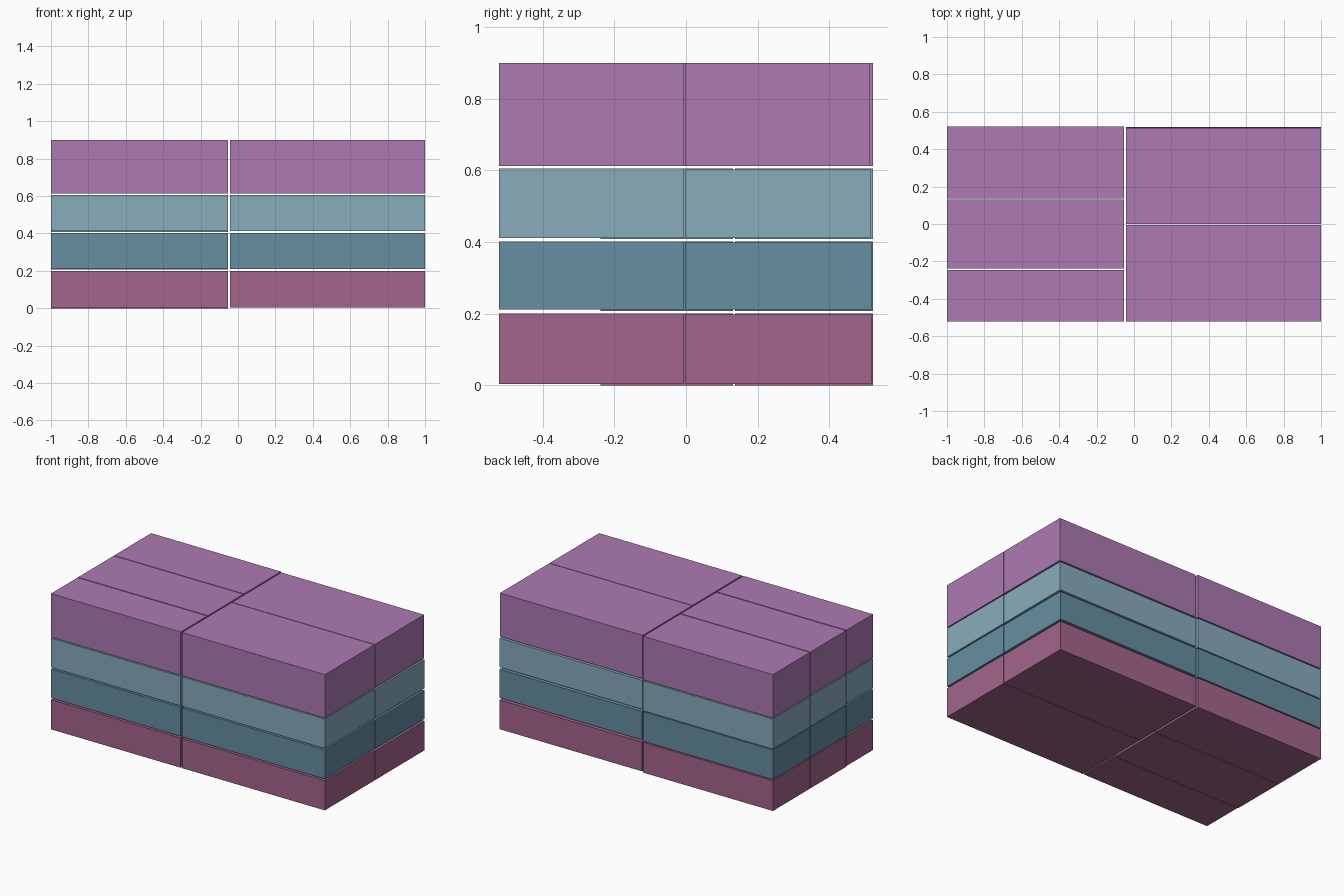
import bpy, bmesh

if "Cube" in bpy.data.objects:
    bpy.data.objects.remove(bpy.data.objects["Cube"])


def linear(c):
    return tuple((v / 255) ** 2.2 for v in c) + (1.0,)


def material(name, rgb):
    m = bpy.data.materials.new(name)
    m.diffuse_color = linear(rgb)
    m.use_nodes = True
    m.node_tree.nodes["Principled BSDF"].inputs["Base Color"].default_value = m.diffuse_color
    return m


def box(name, x, y, z, mat):
    bm = bmesh.new()
    bmesh.ops.create_cube(bm, size=1)
    for v in bm.verts:
        v.co = [r[0] if c < 0 else r[1] for c, r in zip(v.co, (x, y, z))]
    mesh = bpy.data.meshes.new(name)
    bm.to_mesh(mesh)
    bm.free()
    mesh.materials.append(mat)
    bpy.context.collection.objects.link(bpy.data.objects.new(name, mesh))


LEFT, RIGHT = (-1, -0.053), (-0.043, 1)

# layers: name, bottom, top, colour, rear face of the right rear block
layers = [
    ("base", 0.0, 0.2, (162, 101, 139), 0.518),
    ("lower", 0.207, 0.402, (101, 141, 160), 0.518),
    ("upper", 0.408, 0.606, (135, 171, 187), 0.515),
    ("top", 0.613, 0.9, (171, 121, 177), 0.513),
]

for name, z0, z1, rgb, rear in layers:
    mat = material(name + "_colour", rgb)
    raised = z0 if name == "top" else z0 + 0.004
    trimmed = z1 if name == "top" else z1 - 0.003
    # three narrow blocks on the left
    box(name + "_left_front", LEFT, (-0.522, -0.246), (raised, z1), mat)
    box(name + "_left_middle", LEFT, (-0.239, 0.131), (z0, z1), mat)
    box(name + "_left_rear", LEFT, (0.137, 0.522), (z0, z1), mat)
    # two wide blocks on the right
    box(name + "_right_front", RIGHT, (-0.522, -0.005), (raised, z1), mat)
    box(name + "_right_rear", RIGHT, (-0.001, rear), (raised, trimmed), mat)
